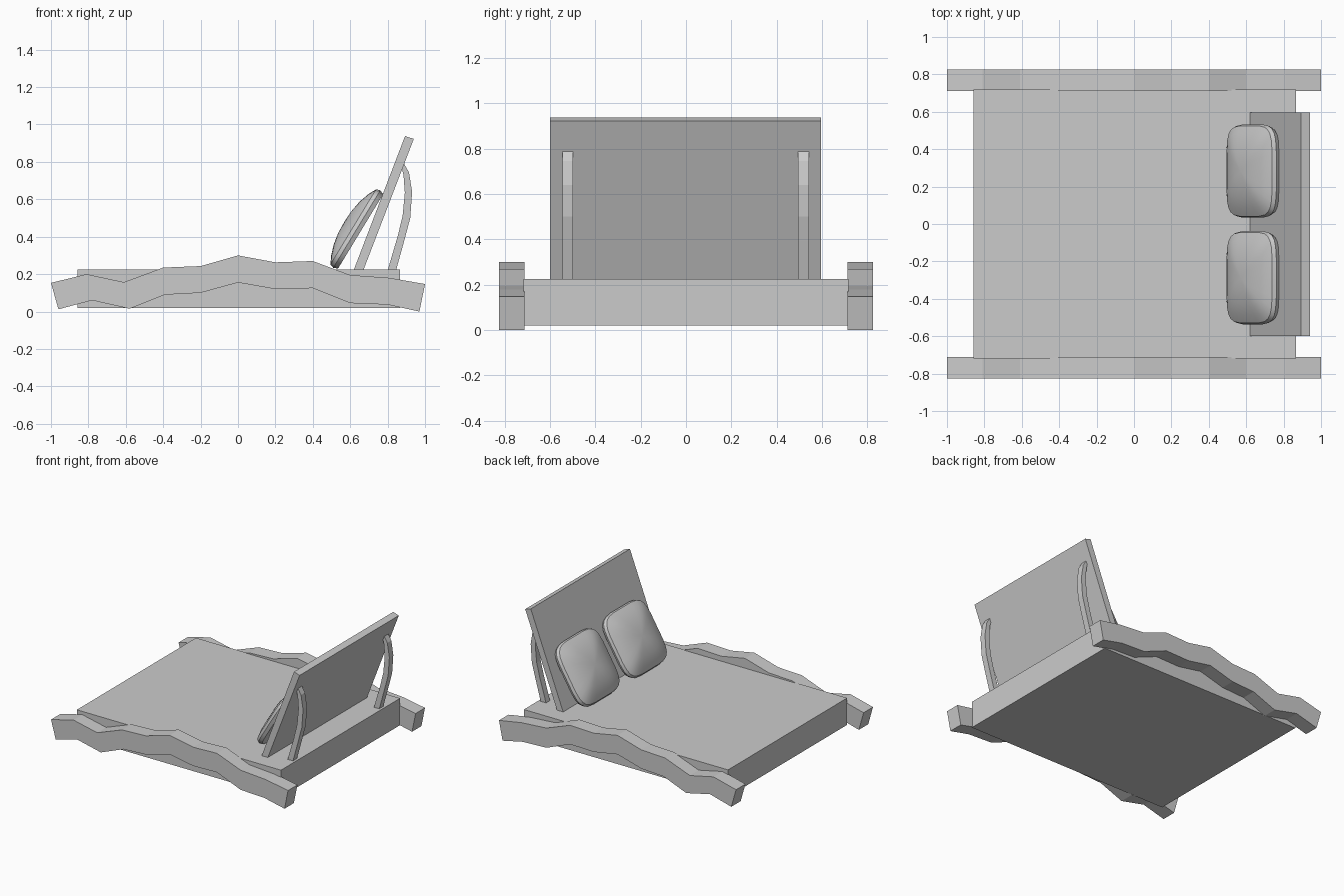
import bpy, math
from mathutils import Vector

if "Cube" in bpy.data.objects:
    bpy.data.objects.remove(bpy.data.objects["Cube"])


def make(name, verts, faces):
    me = bpy.data.meshes.new(name)
    me.from_pydata(verts, [], faces)
    me.update()
    ob = bpy.data.objects.new(name, me)
    bpy.context.collection.objects.link(ob)
    return ob


def strip(name, upper, lower, y0, y1):
    """Solid between two matching x-z polylines, extruded from y0 to y1."""
    n = len(upper)
    verts = [(x, y, z) for y in (y0, y1) for line in (upper, lower) for x, z in line]
    u0, l0, u1, l1 = 0, n, 2 * n, 3 * n
    faces = []
    for i in range(n - 1):
        j = i + 1
        faces += [(l0 + i, l0 + j, u0 + j, u0 + i), (l1 + j, l1 + i, u1 + i, u1 + j),
                  (u0 + i, u0 + j, u1 + j, u1 + i), (l0 + j, l0 + i, l1 + i, l1 + j)]
    e = n - 1
    faces += [(l0, u0, u1, l1), (u0 + e, l0 + e, l1 + e, u1 + e)]
    return make(name, verts, faces)


# Mattress slab
strip("mattress", [(-0.857, 0.225), (0.865, 0.225)],
      [(-0.857, 0.02), (0.865, 0.02)], -0.718, 0.718)

# Wavy log side rails
rail_top = [(-1, 0.153), (-0.81, 0.2), (-0.61, 0.157), (-0.4, 0.235), (-0.2, 0.243), (0, 0.3),
            (0.2, 0.263), (0.4, 0.27), (0.6, 0.195), (0.81, 0.18), (1, 0.147)]
rail_low = [(-0.96, 0.012), (-0.78, 0.06), (-0.58, 0.015), (-0.39, 0.09), (-0.2, 0.1), (0, 0.155),
            (0.2, 0.12), (0.4, 0.125), (0.6, 0.045), (0.8, 0.037), (0.97, 0.0)]
strip("side_rail_front", rail_top, rail_low, -0.825, -0.712)
strip("side_rail_back", rail_top, rail_low, 0.712, 0.825)

# Tilted headboard
strip("headboard", [(0.618, 0.22), (0.893, 0.938)],
      [(0.67, 0.22), (0.94, 0.923)], -0.6, 0.595)

# Curved struts behind the headboard
strut_in = [(0.8, 0.22), (0.853, 0.4), (0.88, 0.51), (0.892, 0.635), (0.885, 0.73), (0.87, 0.79)]
strut_out = [(0.845, 0.22), (0.892, 0.39), (0.921, 0.5), (0.931, 0.64), (0.914, 0.745), (0.885, 0.795)]
for side, y in (("front", -0.522), ("back", 0.518)):
    strip("strut_" + side, strut_in, strut_out, y - 0.024, y + 0.024)


# Pillows leaning on the headboard: rounded outline with a domed front
def pillow(name, yc, n=24):
    origin = Vector((0.635, yc, 0.441))
    up, side, out = Vector((0.519, 0, 0.855)), Vector((0, 1, 0)), Vector((-0.855, 0, 0.519))

    def spow(v):
        return math.copysign(abs(v) ** 0.42, v)
    rings = [(0.96, -0.024), (1.0, 0.0), (0.97, 0.022), (0.8, 0.043), (0.55, 0.063), (0.28, 0.074)]
    verts, faces = [], []
    for s, h in rings:
        for i in range(n):
            a = 2 * math.pi * (i + 0.5) / n
            verts.append(origin + side * (0.25 * s * spow(math.cos(a)))
                         + up * (0.243 * s * spow(math.sin(a))) + out * h)
    verts.append(origin + out * 0.077)
    for r in range(len(rings) - 1):
        for i in range(n):
            j = (i + 1) % n
            faces.append((r * n + j, r * n + i, (r + 1) * n + i, (r + 1) * n + j))
    last = (len(rings) - 1) * n
    faces += [(last + (i + 1) % n, last + i, len(verts) - 1) for i in range(n)]
    faces.append(tuple(range(n)))
    for k, f in enumerate(faces):
        faces[k] = tuple(reversed(f))
    ob = make(name, verts, faces)
    # make the normals point outward
    c = ob.data.polygons[len(faces) - 1]
    if c.normal.dot(out) > 0:
        ob.data.flip_normals()
    bpy.ops.object.select_all(action='DESELECT')
    ob.select_set(True)
    bpy.context.view_layer.objects.active = ob
    bpy.ops.object.shade_smooth_by_angle(angle=math.radians(30))


pillow("pillow_front", -0.287)
pillow("pillow_back", 0.283)
